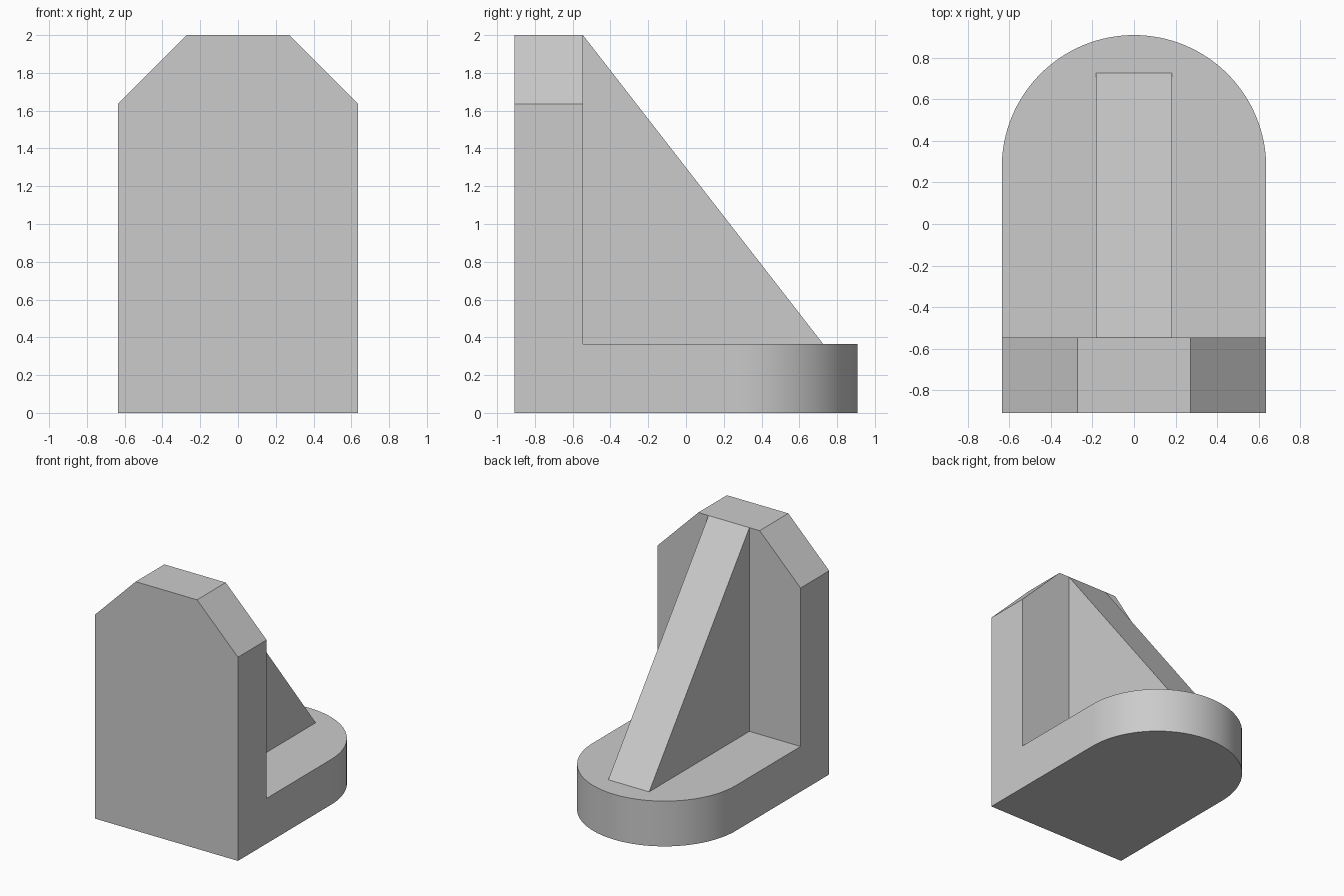
import bpy, bmesh, math
from mathutils import Vector

U = 2 / 11                       # design module: the bracket is 7 x 10 x 11 modules
HALF_W, HALF_D, TOP = 3.5 * U, 5 * U, 11 * U
WALL = 2 * U
INNER_Y = -HALF_D + WALL         # back face of the upright plate

if "Cube" in bpy.data.objects:
    bpy.data.objects.remove(bpy.data.objects["Cube"])

grey = bpy.data.materials.new("light_grey")
grey.use_nodes = True
grey.diffuse_color = (0.6, 0.6, 0.6, 1)
grey.node_tree.nodes["Principled BSDF"].inputs["Base Color"].default_value = (0.6, 0.6, 0.6, 1)


def prism(name, outline, axis, start, end):
    """Extrude a 2D outline along the x, y or z axis."""
    place = {"x": lambda a, b: (start, a, b),
             "y": lambda a, b: (a, start, b),
             "z": lambda a, b: (a, b, start)}[axis]
    bm = bmesh.new()
    face = bm.faces.new([bm.verts.new(place(a, b)) for a, b in outline])
    result = bmesh.ops.extrude_face_region(bm, geom=[face])
    moved = [g for g in result["geom"] if isinstance(g, bmesh.types.BMVert)]
    step = Vector([end - start if k == axis else 0 for k in "xyz"])
    bmesh.ops.translate(bm, verts=moved, vec=step)
    bmesh.ops.recalc_face_normals(bm, faces=bm.faces)
    mesh = bpy.data.meshes.new(name)
    bm.to_mesh(mesh)
    bm.free()
    mesh.materials.append(grey)
    obj = bpy.data.objects.new(name, mesh)
    bpy.context.collection.objects.link(obj)
    return obj


def combine(target, helper, operation):
    """Apply a boolean and discard the helper solid."""
    helper.hide_render = True
    mod = target.modifiers.new("combine", "BOOLEAN")
    mod.operation, mod.solver, mod.object = operation, "EXACT", helper
    bpy.context.view_layer.objects.active = target
    bpy.ops.object.modifier_apply(modifier=mod.name)
    bpy.data.objects.remove(helper)


# L-shaped side profile: upright plate and base, oversized in plan
bracket = prism("angle_bracket", [(-1.2, 0), (1.2, 0), (1.2, WALL), (INNER_Y, WALL),
                                  (INNER_Y, TOP), (-1.2, TOP)], "x", -1, 1)

# Plan outline: square front, semicircular back
STEPS = 64
arc = [(HALF_W * math.cos(math.pi * i / STEPS),
        HALF_D - HALF_W + HALF_W * math.sin(math.pi * i / STEPS)) for i in range(STEPS + 1)]
plan = [(-HALF_W, -HALF_D), (HALF_W, -HALF_D)] + arc
combine(bracket, prism("plan_outline", plan, "z", -0.3, 2.3), "INTERSECT")

# Top corners of the upright plate cut at 45 degrees
for side in (-1, 1):
    corner = [(side * (HALF_W + a * U), TOP + b * U) for a, b in ((1, -3), (1, 1), (-3, 1))]
    combine(bracket, prism("corner_cutter", corner, "y", -1.3, 1.3), "DIFFERENCE")

# Sloping central rib, its root sunk into the plate and base
rib = [(INNER_Y, TOP), (4 * U, WALL), (3.8 * U, U), (INNER_Y - U, U), (INNER_Y - U, TOP - U)]
combine(bracket, prism("rib", rib, "x", -U, U), "UNION")

# Smooth round end with crisp edges elsewhere
bpy.ops.object.select_all(action="DESELECT")
bracket.select_set(True)
bpy.context.view_layer.objects.active = bracket
bpy.ops.object.shade_smooth_by_angle(angle=math.radians(30))
